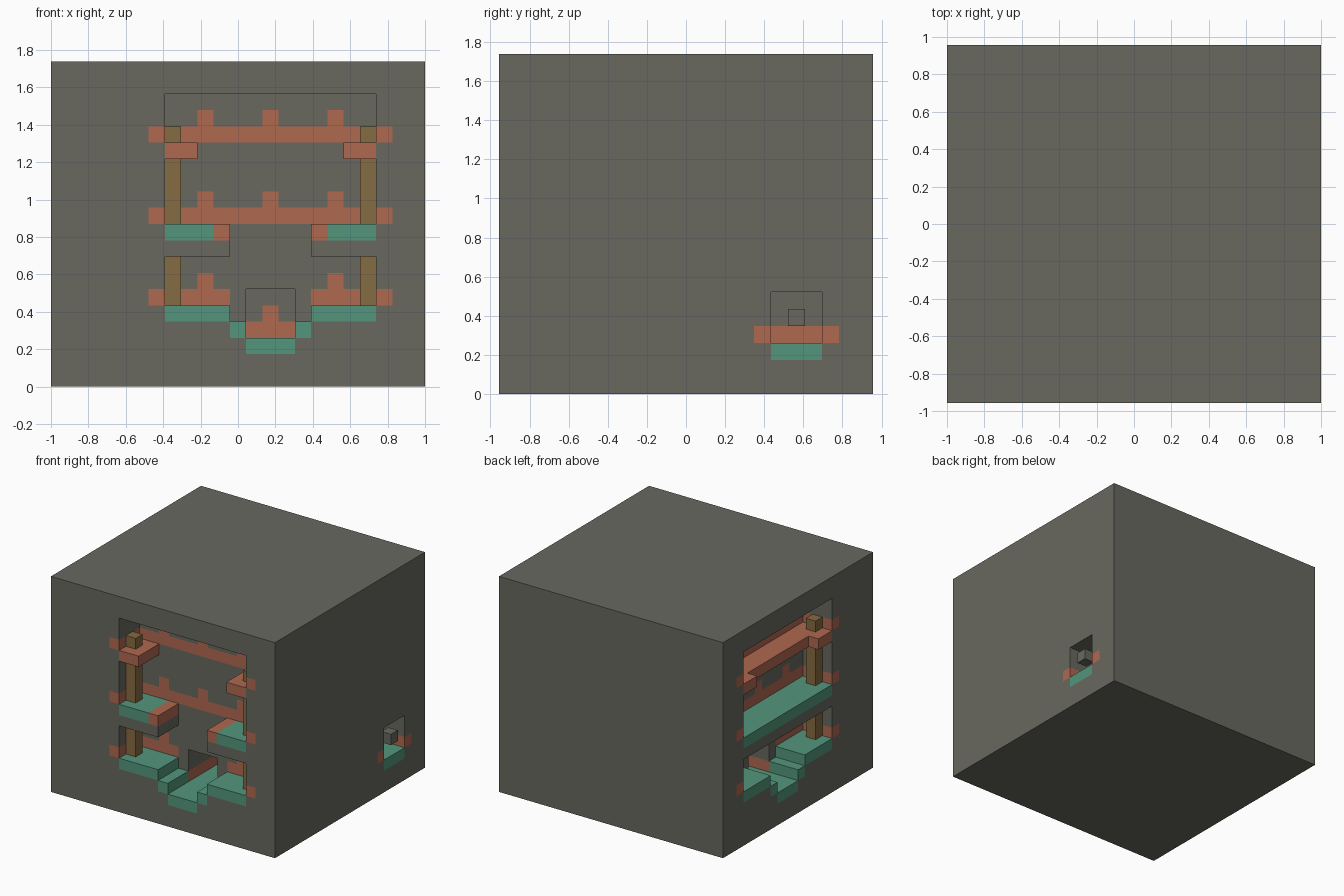
import bpy
from mathutils import Vector

cube = bpy.data.objects.get("Cube")
if cube:
    bpy.data.objects.remove(cube, do_unlink=True)

NX, NY, NZ = 23, 22, 20
UNIT = 2 / NX


def material(name, rgb):
    mat = bpy.data.materials.new(name)
    mat.use_nodes = True
    mat.diffuse_color = (*rgb, 1)
    bsdf = next(n for n in mat.node_tree.nodes if n.type == "BSDF_PRINCIPLED")
    bsdf.inputs["Base Color"].default_value = (*rgb, 1)
    bsdf.inputs["Roughness"].default_value = 0.9
    return mat


stone = material("grey stone", (0.138, 0.138, 0.117))
clay = material("red clay", (0.43, 0.138, 0.08))
teal = material("teal copper", (0.087, 0.305, 0.202))
wood = material("brown wood", (0.235, 0.147, 0.054))

MATERIALS = {
    "stone_block": stone, "wall_trim": clay, "tunnel_trim": clay,
    "roof_beam": clay, "balcony_edge": clay, "ground_floor": teal,
    "balcony_floor": teal, "tunnel_floor": teal, "posts": wood,
    "window_block": stone,
}
grid = {}


# Fill a box of cells with a part; None carves it out
def fill(part, x, y, z):
    for i in range(*x):
        for j in range(*y):
            for k in range(*z):
                if part:
                    grid[i, j, k] = part
                else:
                    grid.pop((i, j, k), None)


# Helpers that place a box by position along a wall and depth behind it
def front(part, along, depth, z):
    fill(part, (along[0] + 7, along[1] + 7), depth, z)


def left(part, along, depth, z):
    fill(part, depth, (along[0] + 6, along[1] + 6), z)


# Same box on both ends of the thirteen cell wide alcove
def mirrored(put, part, along, depth, z):
    put(part, along, depth, z)
    put(part, (13 - along[1], 13 - along[0]), depth, z)


# Recess with trim bands, stepped floor and posts
def alcove(put):
    for z in (10, 15):
        put("wall_trim", (-1, 14), (0, 4), (z, z + 1))
        for a in (2, 6, 10):
            put("wall_trim", (a, a + 1), (3, 4), (z + 1, z + 2))
    mirrored(put, "wall_trim", (-1, 4), (0, 4), (5, 6))
    mirrored(put, "wall_trim", (2, 3), (3, 4), (6, 7))
    put(None, (0, 13), (0, 3), (10, 18))
    put(None, (0, 13), (0, 3), (5, 8))
    put(None, (4, 9), (0, 3), (4, 8))
    put(None, (5, 8), (0, 3), (3, 8))
    mirrored(put, "ground_floor", (0, 4), (0, 3), (4, 5))
    mirrored(put, "ground_floor", (4, 5), (0, 3), (3, 4))
    put("ground_floor", (5, 8), (0, 3), (2, 3))
    mirrored(put, "posts", (0, 1), (1, 2), (5, 8))
    mirrored(put, "posts", (0, 1), (1, 2), (10, 16))
    mirrored(put, "roof_beam", (0, 2), (0, 3), (14, 15))


# Solid block
fill("stone_block", (0, NX), (0, NY), (0, NZ))

# Tunnel trim, then floors, then the open passages
fill("tunnel_trim", (11, 16), (3, 20), (3, 4))
fill("tunnel_trim", (3, 12), (10, 15), (3, 4))
fill("tunnel_trim", (11, NX), (15, 20), (3, 4))
fill("tunnel_trim", (13, 14), (19, 20), (4, 5))
fill("tunnel_trim", (11, 12), (17, 18), (4, 5))
passages = [((12, 15), (3, 19)), ((3, 15), (11, 14)), ((12, NX), (16, 19))]
for x, y in passages:
    fill("tunnel_floor", x, y, (2, 3))
    fill(None, x, y, (3, 6))
fill("window_block", (NX - 1, NX), (17, 18), (4, 5))

# Front alcove with a split balcony
alcove(front)
front(None, (4, 9), (0, 3), (8, 10))
mirrored(front, "balcony_floor", (0, 3), (0, 3), (9, 10))
mirrored(front, "balcony_edge", (3, 4), (0, 3), (9, 10))

# Left alcove with a full balcony and a long beam
alcove(left)
left("balcony_floor", (0, 13), (0, 3), (9, 10))
left("roof_beam", (1, 12), (1, 3), (14, 15))


# Corners of the cell face on the given side, counter-clockwise from outside
def face_corners(cell, axis, side):
    u, v = (axis + 1) % 3, (axis + 2) % 3
    steps = [(0, 0), (1, 0), (1, 1), (0, 1)]
    for a, b in (steps if side else reversed(steps)):
        p = list(cell)
        p[axis] += side
        p[u] += a
        p[v] += b
        yield tuple(p)


# One mesh per part, keeping only the exposed faces
def build(part):
    verts, faces = {}, []
    for cell, name in grid.items():
        if name != part:
            continue
        for axis in range(3):
            for side in (0, 1):
                near = list(cell)
                near[axis] += 1 if side else -1
                if tuple(near) in grid:
                    continue
                faces.append([verts.setdefault(p, len(verts))
                              for p in face_corners(cell, axis, side)])
    centre = Vector((NX / 2, NY / 2, 0))
    mesh = bpy.data.meshes.new(part)
    mesh.from_pydata([(Vector(p) - centre) * UNIT for p in verts], [], faces)
    mesh.materials.append(MATERIALS[part])
    obj = bpy.data.objects.new(part, mesh)
    bpy.context.collection.objects.link(obj)


for part in MATERIALS:
    build(part)
